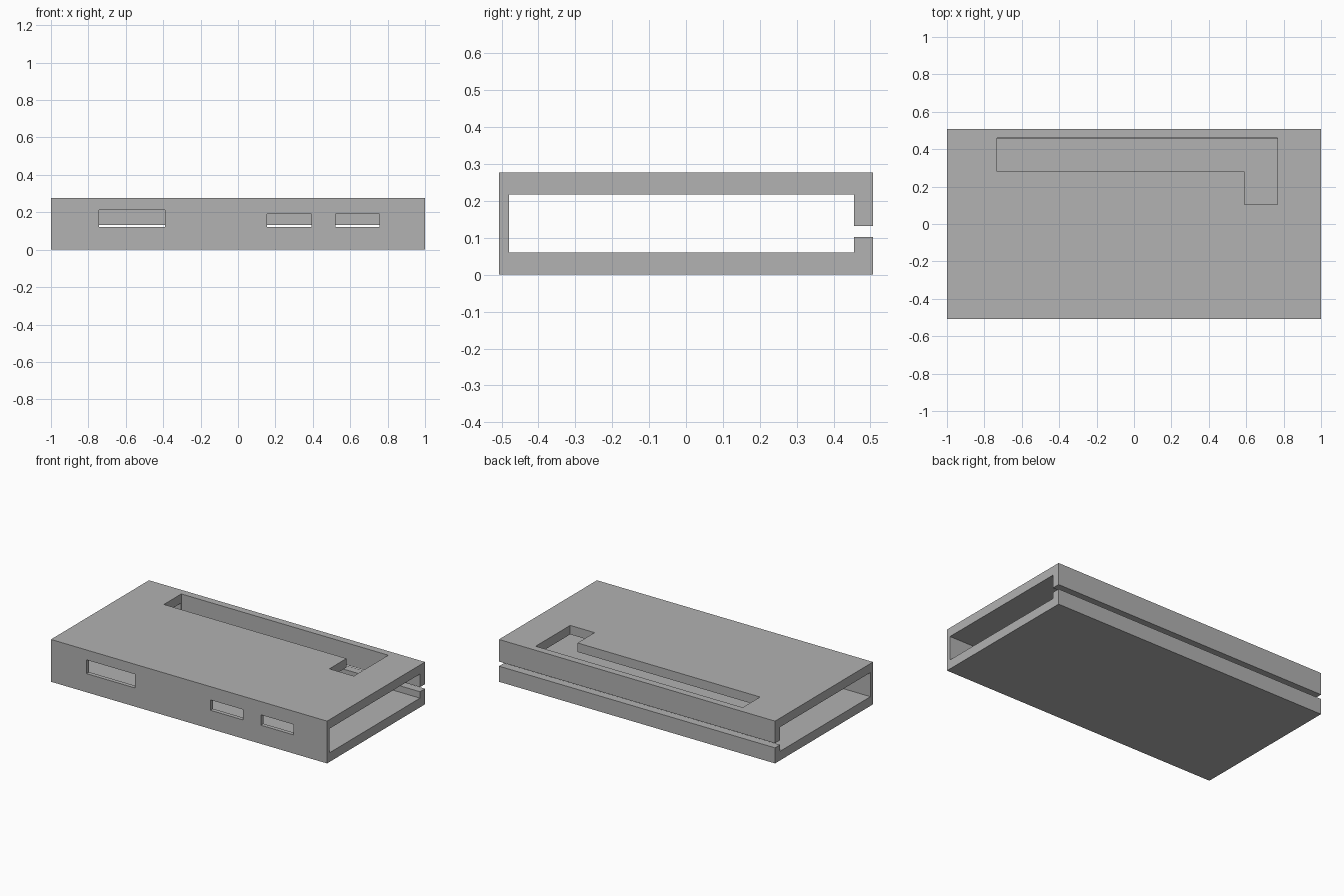
import bpy
import bmesh
from mathutils import Vector

if "Cube" in bpy.data.objects:
    bpy.data.objects.remove(bpy.data.objects["Cube"], do_unlink=True)

GREY = (0.445, 0.445, 0.445, 1)
grey = bpy.data.materials.new("plain grey")
grey.use_nodes = True
grey.diffuse_color = GREY
grey.node_tree.nodes["Principled BSDF"].inputs["Base Color"].default_value = GREY


def prism(name, points, direction):
    """Extrude a closed flat outline along a vector."""
    bm = bmesh.new()
    face = bm.faces.new([bm.verts.new(p) for p in points])
    out = bmesh.ops.extrude_face_region(bm, geom=[face], use_keep_orig=True)
    moved = [g for g in out["geom"] if isinstance(g, bmesh.types.BMVert)]
    bmesh.ops.translate(bm, verts=moved, vec=Vector(direction))
    bmesh.ops.recalc_face_normals(bm, faces=bm.faces)
    mesh = bpy.data.meshes.new(name)
    bm.to_mesh(mesh)
    bm.free()
    mesh.materials.append(grey)
    obj = bpy.data.objects.new(name, mesh)
    bpy.context.collection.objects.link(obj)
    return obj


def cut(target, cutter):
    """Subtract a cutter and discard it."""
    cutter.hide_render = True
    mod = target.modifiers.new("cut", "BOOLEAN")
    mod.operation = "DIFFERENCE"
    mod.solver = "EXACT"
    mod.object = cutter
    bpy.context.view_layer.objects.active = target
    bpy.ops.object.modifier_apply(modifier=mod.name)
    bpy.data.objects.remove(cutter, do_unlink=True)


# Sleeve: hollow cross-section, open at both ends and slotted along the back
L, W, H = 1.0, 0.507, 0.277
INNER_FRONT, INNER_BACK = -0.48, 0.455
FLOOR, CEILING = 0.06, 0.218
SLOT_LOW, SLOT_HIGH = 0.102, 0.132
section = [(W, SLOT_LOW), (W, 0), (-W, 0), (-W, H), (W, H), (W, SLOT_HIGH),
           (INNER_BACK, SLOT_HIGH), (INNER_BACK, CEILING),
           (INNER_FRONT, CEILING), (INNER_FRONT, FLOOR),
           (INNER_BACK, FLOOR), (INNER_BACK, SLOT_LOW)]
sleeve = prism("sleeve_case", [(-L, y, z) for y, z in section], (2 * L, 0, 0))

# Front port openings
for x0, x1, top in [(-0.742, -0.39, 0.212), (0.155, 0.392, 0.19), (0.52, 0.757, 0.19)]:
    low = 0.122
    port = prism("port_cutter", [(x, -0.6, z) for x, z in
                 [(x0, low), (x1, low), (x1, top), (x0, top)]], (0, 0.2, 0))
    cut(sleeve, port)

# L-shaped opening in the lid
outline = [(-0.733, 0.46), (-0.733, 0.28), (0.59, 0.28),
           (0.59, 0.103), (0.767, 0.103), (0.767, 0.46)]
cut(sleeve, prism("lid_cutter", [(x, y, 0.117) for x, y in outline], (0, 0, 0.3)))
